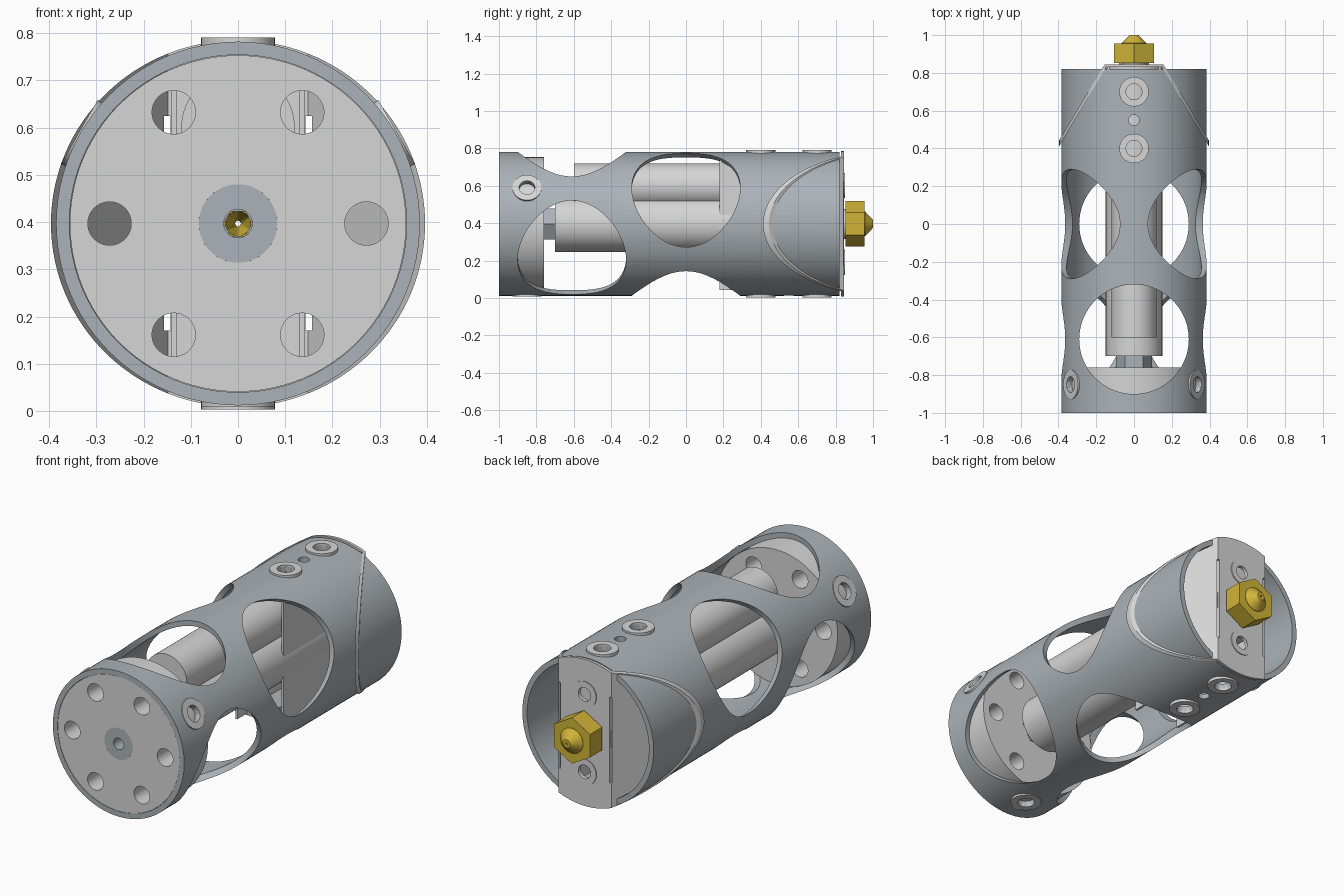
import bpy, bmesh, math
from mathutils import Vector, Matrix

if "Cube" in bpy.data.objects:
    bpy.data.objects.remove(bpy.data.objects["Cube"])

CZ = 0.397                      # height of the tube axis
AXIS = Vector((0, 1, 0))
CENTRE = Vector((0, 0, CZ))


def material(name, rgb):
    m = bpy.data.materials.new(name)
    m.use_nodes = True
    m.diffuse_color = (*rgb, 1)
    m.node_tree.nodes["Principled BSDF"].inputs["Base Color"].default_value = (*rgb, 1)
    return m


STEEL = material("blue_grey", (0.41, 0.45, 0.48))
LIGHT = material("light_grey", (0.67, 0.67, 0.67))
GOLD = material("brass", (0.64, 0.46, 0.04))


def finish(name, bm, mat=None):
    bmesh.ops.recalc_face_normals(bm, faces=bm.faces)
    mesh = bpy.data.meshes.new(name)
    bm.to_mesh(mesh)
    bm.free()
    ob = bpy.data.objects.new(name, mesh)
    bpy.context.collection.objects.link(ob)
    if mat:
        mesh.materials.append(mat)
    return ob


def place(bm, origin, direction):
    rot = AXIS.rotation_difference(direction).to_matrix().to_4x4()
    bmesh.ops.transform(bm, matrix=Matrix.Translation(origin) @ rot, verts=bm.verts)


def lathe(name, profile, mat, seg=64, phase=0.0, origin=CENTRE, direction=AXIS):
    """Revolve a closed (radius, distance) profile round the axis."""
    bm = bmesh.new()
    rings = []
    for i in range(seg):
        a = phase + math.tau * i / seg
        rings.append([bm.verts.new((r * math.cos(a), y, r * math.sin(a))) for r, y in profile])
    n = len(profile)
    for i in range(seg):
        p, q = rings[i], rings[(i + 1) % seg]
        for j in range(n):
            k = (j + 1) % n
            bm.faces.new((p[j], p[k], q[k], q[j]))
    place(bm, origin, direction)
    return finish(name, bm, mat)


def ring(name, r_in, r_out, a, b, mat, **kw):
    return lathe(name, [(r_in, a), (r_out, a), (r_out, b), (r_in, b)], mat, **kw)


def rod(name, r, a, b, mat=None, seg=64, origin=CENTRE, direction=AXIS):
    bm = bmesh.new()
    bmesh.ops.create_cone(bm, cap_ends=True, segments=seg, radius1=r, radius2=r, depth=b - a)
    turn = Matrix.Translation((0, (a + b) / 2, 0)) @ Matrix.Rotation(-math.pi / 2, 4, 'X')
    bmesh.ops.transform(bm, matrix=turn, verts=bm.verts)
    place(bm, origin, direction)
    return finish(name, bm, mat)


def prism(name, outline, z0, z1, mat=None):
    bm = bmesh.new()
    face = bm.faces.new([bm.verts.new((x, y, z0)) for x, y in outline])
    top = bmesh.ops.extrude_face_region(bm, geom=[face])["geom"]
    bmesh.ops.translate(bm, vec=(0, 0, z1 - z0),
                        verts=[v for v in top if isinstance(v, bmesh.types.BMVert)])
    return finish(name, bm, mat)


def box(name, x0, x1, y0, y1, z0, z1, mat=None):
    return prism(name, [(x0, y0), (x1, y0), (x1, y1), (x0, y1)], z0, z1, mat)


def cut(target, tool, operation='DIFFERENCE'):
    mod = target.modifiers.new("cut", 'BOOLEAN')
    mod.operation, mod.solver, mod.object = operation, 'EXACT', tool
    bpy.context.view_layer.objects.active = target
    bpy.ops.object.modifier_apply(modifier=mod.name)
    bpy.data.objects.remove(tool)


def radial(degrees):
    a = math.radians(degrees)
    return Vector((math.cos(a), 0, math.sin(a)))


# Outer tube with two staggered rows of round windows
tube = ring("outer_tube", 0.357, 0.385, -1.0, 0.82, STEEL, seg=96)
for y, start in ((-0.61, 90), (0.0, 30)):
    for k in range(3):
        cut(tube, rod("window_cutter", 0.29, 0.05, 0.6, seg=72,
                      origin=Vector((0, y, CZ)), direction=radial(start + 120 * k)))

# Screw holes with washers
screws = [(-0.85, a, 0.388) for a in (30, 150, 270)]
screws += [(y, a, 0.394) for y in (0.4, 0.7) for a in (90, 270)]
for y, angle, top in screws:
    spot = dict(origin=Vector((0, y, CZ)), direction=radial(angle))
    cut(tube, rod("screw_cutter", 0.042, 0.3, 0.5, seg=32, **spot))
    ring("screw_washer", 0.042, 0.078, 0.366, top, LIGHT, seg=40, **spot)
for angle in (90, 270):
    cut(tube, rod("pin_cutter", 0.028, 0.3, 0.5, seg=32,
                  origin=Vector((0, 0.55, CZ)), direction=radial(angle)))

# Front end plate, hub and nut
plate = ring("front_plate", 0.083, 0.356, -0.999, -0.76, LIGHT, seg=96)
for k in range(6):
    cut(plate, rod("plate_hole_cutter", 0.046, -1.1, -0.7, seg=40,
                   origin=CENTRE + 0.272 * radial(60 * k)))
ring("front_hub", 0.03, 0.083, -0.999, -0.76, STEEL)
ring("shaft_nut", 0.03, 0.096, -0.765, -0.695, STEEL, seg=6)

# Inner barrels
ring("main_barrel", 0.03, 0.15, -0.7, 0.83, LIGHT)
rod("upper_barrel", 0.12, -0.6, 0.8, LIGHT, origin=Vector((0, 0, 0.6)))

# Bent rear bracket, trimmed to an oval slightly larger than the tube
half = [(0.155, 0.845), (0.41, 0.42), (0.396, 0.412), (0.148, 0.83)]
outline = half + [(-x, y) for x, y in reversed(half)]
bracket = prism("rear_bracket", outline, -0.2, 1.0, LIGHT)
oval = rod("oval_cutter", 0.396, 0.2, 1.0, seg=128)
oval.data.transform(Matrix.Translation(CENTRE) @ Matrix.Diagonal((1, 1, 0.98, 1))
                    @ Matrix.Translation(-CENTRE))
cut(bracket, oval, 'INTERSECT')
for s in (-1, 1):
    xs = sorted((s * 0.143, s * 0.157))
    cut(bracket, box("slot_cutter", *xs, 0.78, 0.9, 0.17, 0.625))
    xs = sorted((s * 0.13, s * 0.142))
    box("bracket_wall", *xs, 0.18, 0.835, CZ - 0.355, CZ + 0.355, LIGHT)
    spot = CENTRE + Vector((0, 0, s * 0.205))
    cut(bracket, rod("bracket_hole_cutter", 0.036, 0.75, 0.9, seg=32, origin=spot))
    ring("bracket_washer", 0.036, 0.068, 0.84, 0.85, LIGHT, seg=40, origin=spot)
cut(bracket, rod("bore_cutter", 0.03, 0.75, 0.9, seg=32))

# Brass nozzle: stem, hexagon and tapered tip
ring("nozzle_stem", 0.03, 0.08, 0.84, 0.86, LIGHT, seg=40)
lathe("nozzle_hexagon", [(0.03, 0.853), (0.122, 0.853), (0.122, 0.955), (0.008, 0.955)],
      GOLD, seg=6, phase=math.pi / 6)
lathe("nozzle_tip", [(0.028, 0.86), (0.066, 0.95), (0.066, 0.957), (0.022, 1.0),
                     (0.006, 1.0), (0.006, 0.955)], GOLD, seg=40)

# Smooth the round faces, keep the edges sharp
bpy.ops.object.select_all(action='DESELECT')
for ob in bpy.context.collection.objects:
    if ob.type == 'MESH':
        ob.select_set(True)
        bpy.context.view_layer.objects.active = ob
bpy.ops.object.shade_smooth_by_angle(angle=math.radians(30))
